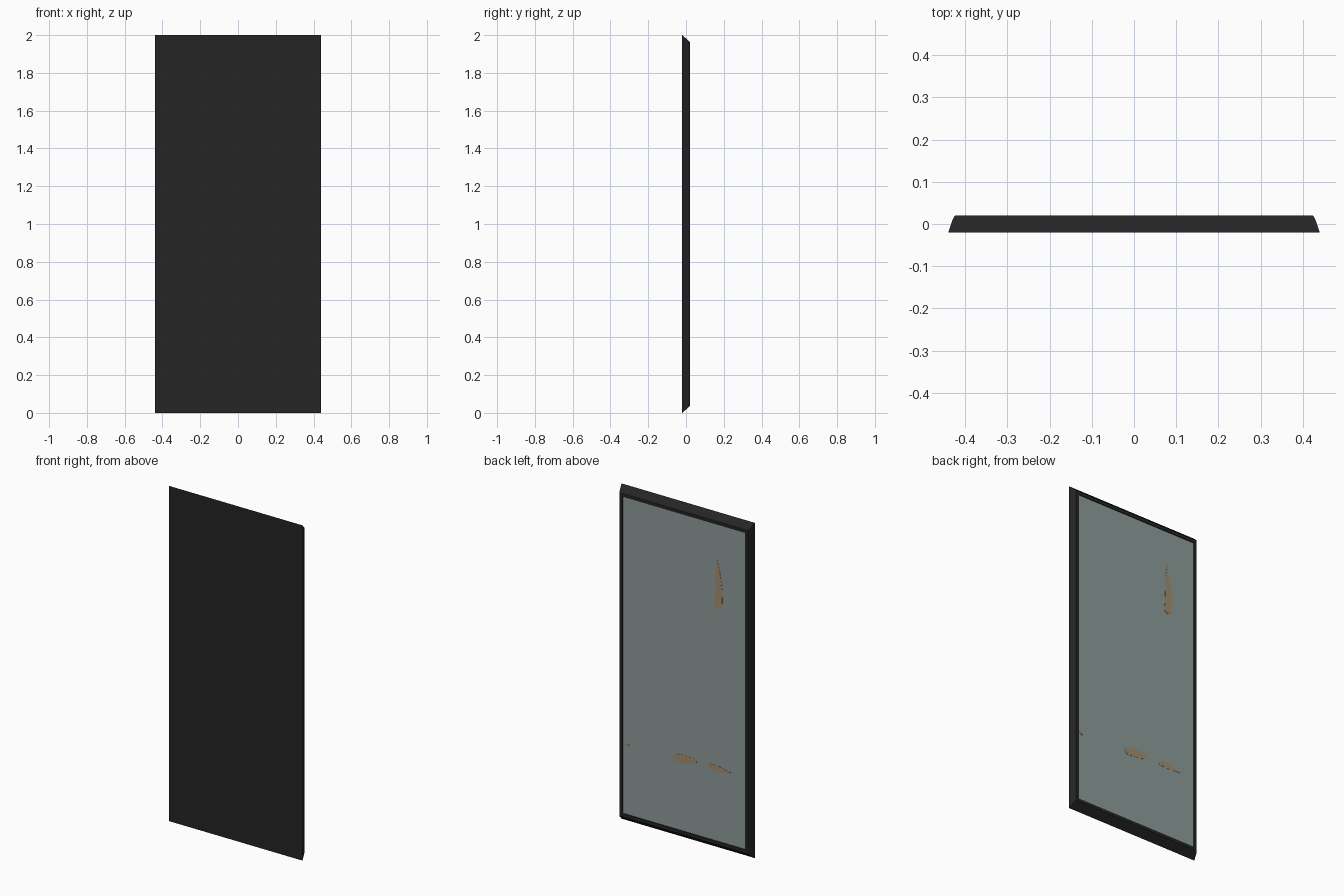
import bpy, bmesh

if "Cube" in bpy.data.objects:
    bpy.data.objects.remove(bpy.data.objects["Cube"])


def material(name, color):
    m = bpy.data.materials.new(name)
    m.diffuse_color = (*color, 1)
    m.use_nodes = True
    m.node_tree.nodes["Principled BSDF"].inputs["Base Color"].default_value = m.diffuse_color
    return m


DARK = material("charcoal", (0.018, 0.018, 0.018))
GLASS = material("grey_green_glass", (0.27, 0.33, 0.325))
TAN = material("tan_streak", (0.37, 0.27, 0.16))


def make_object(name, bm, mat):
    bmesh.ops.recalc_face_normals(bm, faces=bm.faces)
    me = bpy.data.meshes.new(name)
    bm.to_mesh(me)
    bm.free()
    me.materials.append(mat)
    ob = bpy.data.objects.new(name, me)
    bpy.context.collection.objects.link(ob)
    return ob


def plate(name, points, y0, y1, mat):
    """Thin slab: an xz outline extruded from y0 to y1."""
    bm = bmesh.new()
    face = bm.faces.new([bm.verts.new((x, y0, z)) for x, z in points])
    ext = bmesh.ops.extrude_face_region(bm, geom=[face])
    verts = [v for v in ext["geom"] if isinstance(v, bmesh.types.BMVert)]
    bmesh.ops.translate(bm, verts=verts, vec=(0, y1 - y0, 0))
    return make_object(name, bm, mat)


def rect(hx, inset):
    return [(-hx, inset), (hx, inset), (hx, 2 - inset), (-hx, 2 - inset)]


# Frame: closed front, sloped sides, narrow lip and recess at the back
# rings are (half width, top/bottom inset, y)
RINGS = [(0.44, 0.0, -0.02), (0.429, 0.028, 0.012), (0.424, 0.036, 0.02),
         (0.405, 0.055, 0.02), (0.405, 0.055, 0.012)]
bm = bmesh.new()
loops = [[bm.verts.new((x, y, z)) for x, z in rect(hx, ins)] for hx, ins, y in RINGS]
for a, b in zip(loops, loops[1:]):
    for i in range(4):
        j = (i + 1) % 4
        bm.faces.new((a[i], a[j], b[j], b[i]))
bm.faces.new(loops[0])
bm.faces.new(loops[-1])
make_object("frame", bm, DARK)

# Glass panel set in the recess
plate("glass_panel", rect(0.404, 0.056), 0.011, 0.016, GLASS)

# Tan streaks on the glass
STREAKS = {
    "tall_streak": [(-0.217, 1.735), (-0.203, 1.65), (-0.206, 1.55), (-0.2, 1.45),
                    (-0.225, 1.437), (-0.25, 1.455), (-0.252, 1.56), (-0.238, 1.65)],
    "middle_streak": [(0.08, 0.485), (0.065, 0.46), (-0.02, 0.462), (-0.085, 0.483),
                      (-0.07, 0.505), (0.0, 0.51), (0.06, 0.505)],
    "side_streak": [(-0.15, 0.495), (-0.16, 0.48), (-0.22, 0.473), (-0.32, 0.482),
                    (-0.23, 0.505), (-0.18, 0.508)],
    "edge_streak": [(0.4, 0.475), (0.385, 0.46), (0.36, 0.468), (0.385, 0.482)],
}
for name, pts in STREAKS.items():
    plate(name, pts, 0.0155, 0.017, TAN)
